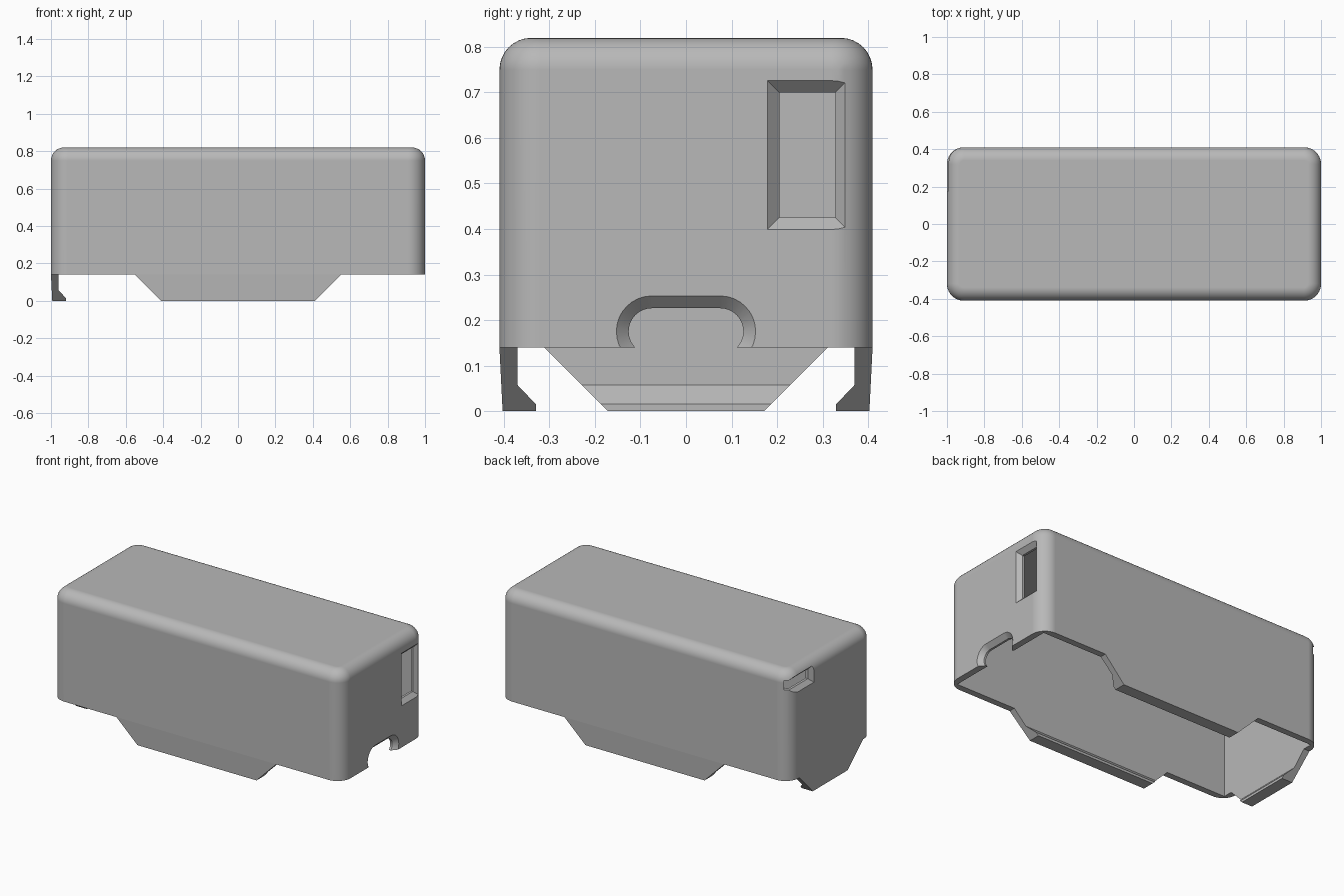
import bpy, bmesh
from math import cos, sin, pi
from mathutils import Vector

cube = bpy.data.objects.get("Cube")
if cube:
    bpy.data.objects.remove(cube, do_unlink=True)

L, W, H, RIM, WALL = 1.0, 0.41, 0.82, 0.14, 0.04

grey = bpy.data.materials.new("light grey plastic")
grey.use_nodes = True
grey.diffuse_color = (0.48, 0.48, 0.48, 1)
grey.node_tree.nodes["Principled BSDF"].inputs["Base Color"].default_value = grey.diffuse_color


def finish(name, bm):
    bmesh.ops.recalc_face_normals(bm, faces=bm.faces)
    mesh = bpy.data.meshes.new(name)
    bm.to_mesh(mesh)
    bm.free()
    mesh.materials.append(grey)
    ob = bpy.data.objects.new(name, mesh)
    bpy.context.collection.objects.link(ob)
    return ob


def loft(name, rings):
    """Closed solid through a list of point rings."""
    bm = bmesh.new()
    loops = [[bm.verts.new(p) for p in ring] for ring in rings]
    n = len(loops[0])
    for a, b in zip(loops, loops[1:]):
        for i in range(n):
            j = (i + 1) % n
            bm.faces.new((a[i], a[j], b[j], b[i]))
    bm.faces.new(loops[0])
    bm.faces.new(loops[-1][::-1])
    return finish(name, bm)


def box(bm, half_x, half_y, z0, z1):
    bmesh.ops.create_cube(bm, size=2)
    for v in bm.verts:
        v.co = (v.co.x * half_x, v.co.y * half_y, z1 if v.co.z > 0 else z0)


def rect(y0, y1, z0, z1):
    return lambda g: [(y0 - g, z0 - g), (y1 + g, z0 - g), (y1 + g, z1 + g), (y0 - g, z1 + g)]


def stadium(half, zc, r, steps=16):
    def ring(g):
        pts = []
        for side, start in ((1, -pi / 2), (-1, pi / 2)):
            for i in range(steps + 1):
                a = start + pi * i / steps
                pts.append((side * half + (r + g) * cos(a), zc + (r + g) * sin(a)))
        return pts
    return ring


def opening(name, side, outline, chamfer):
    """Cutter through an end wall, flaring outward; outline is the inner hole."""
    steps = ((L + 0.02, chamfer + 0.02), (L - chamfer, 0), (L - 0.08, 0))
    return loft(name, [[(side * x, y, z) for y, z in outline(g)] for x, g in steps])


# Rounded outer body
bm = bmesh.new()
box(bm, L, W, RIM, H)
upright = [e for e in bm.edges if abs(e.verts[0].co.z - e.verts[1].co.z) > 0.1]
bmesh.ops.bevel(bm, geom=upright, offset=0.09, segments=10, profile=0.5, affect='EDGES')
top = [e for e in bm.edges if all(v.co.z > H - 0.001 for v in e.verts)]
bmesh.ops.bevel(bm, geom=top, offset=0.07, segments=8, profile=0.5, affect='EDGES')
shell = finish("cover_shell", bm)

# Cavity, window, corner slot and cable arch
bm = bmesh.new()
box(bm, L - WALL, W - WALL, -0.1, H - WALL)
cutters = [
    finish("cavity_cutter", bm),
    opening("window_cutter", 1, rect(0.205, 0.328, 0.425, 0.70), 0.026),
    opening("corner_slot_cutter", -1, rect(0.195, 0.398, 0.705, 0.765), 0.025),
    opening("cable_arch_cutter", 1, stadium(0.075, 0.175, 0.051), 0.027),
]
bpy.context.view_layer.objects.active = shell
for c in cutters:
    c.hide_render = True
    m = shell.modifiers.new(c.name, 'BOOLEAN')
    m.operation, m.solver, m.object = 'DIFFERENCE', 'EXACT', c
    bpy.ops.object.modifier_apply(modifier=m.name)
    bpy.data.objects.remove(c, do_unlink=True)

# Tapered snap tabs: inward offset and height of the hook profile
HOOK = [(0, RIM), (0.007, 0), (0.08, 0), (0.08, 0.015), (WALL, 0.057), (WALL, RIM)]


def tab(name, outward, edge, half_width):
    out = Vector(outward)
    along = Vector((-out.y, out.x, 0))
    rings = []
    for s in (-1, 1):
        rings.append([out * (edge - d) + along * s * (half_width - RIM + z) + Vector((0, 0, z))
                      for d, z in HOOK])
    return loft(name, rings)


tab("front_snap_tab", (0, -1, 0), W, 0.55)
tab("back_snap_tab", (0, 1, 0), W, 0.55)
tab("right_snap_tab", (-1, 0, 0), L, 0.312)

# Smooth the rounded edges only
bpy.ops.object.select_all(action='DESELECT')
shell.select_set(True)
bpy.context.view_layer.objects.active = shell
bpy.ops.object.shade_smooth_by_angle(angle=pi / 6)
wn = shell.modifiers.new("even_shading", 'WEIGHTED_NORMAL')
wn.keep_sharp = True
